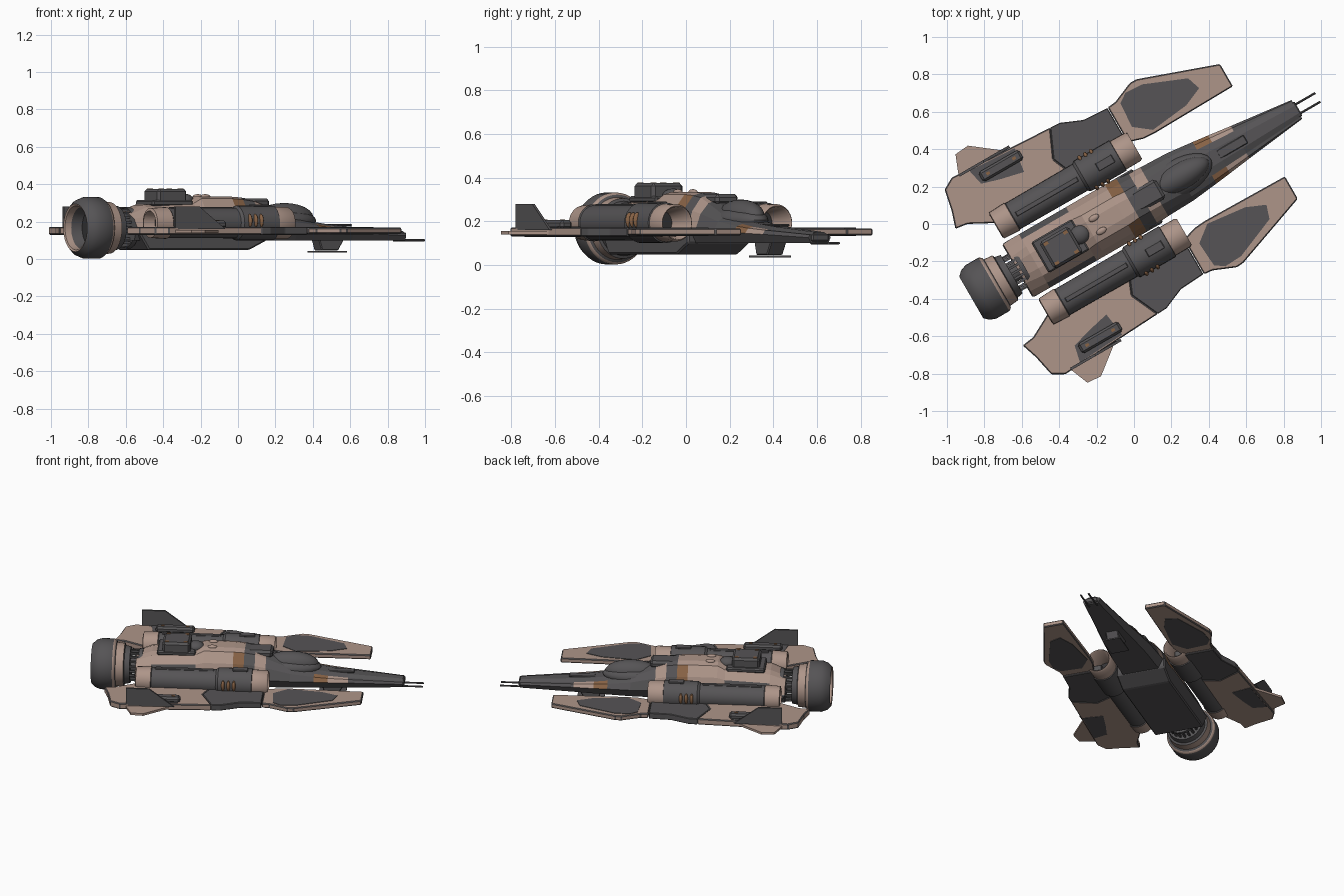
import bpy, bmesh, math
from mathutils import Matrix, Vector

cube = bpy.data.objects.get("Cube")
if cube:
    bpy.data.objects.remove(cube, do_unlink=True)

# Ship axes: u forward, v sideways, turned 30 degrees about z
PLACE = Matrix.Rotation(math.radians(30), 4, 'Z') @ Matrix.Translation((0, 0.095, 0))
MATS = []
for name, col in (("dark_grey", (0.092, 0.088, 0.092)), ("dusty_beige", (0.42, 0.30, 0.25)),
                  ("rust_brown", (0.25, 0.125, 0.06)), ("charcoal", (0.035, 0.034, 0.036))):
    m = bpy.data.materials.new(name)
    m.use_nodes = True
    m.diffuse_color = (*col, 1)
    m.node_tree.nodes["Principled BSDF"].inputs["Base Color"].default_value = (*col, 1)
    MATS.append(m)
GREY, BEIGE, BROWN, BLACK = range(4)


def finish(name, bm, mat=None, bevel=0, smooth=False):
    if mat is not None:
        for f in bm.faces:
            f.material_index = mat
    bmesh.ops.recalc_face_normals(bm, faces=bm.faces)
    if bevel:
        bmesh.ops.bevel(bm, geom=list(bm.edges), offset=bevel, segments=1, affect='EDGES')
    bm.transform(PLACE)
    me = bpy.data.meshes.new(name)
    bm.to_mesh(me)
    bm.free()
    for m in MATS:
        me.materials.append(m)
    ob = bpy.data.objects.new(name, me)
    bpy.context.collection.objects.link(ob)
    if smooth:
        bpy.ops.object.select_all(action='DESELECT')
        ob.select_set(True)
        bpy.context.view_layer.objects.active = ob
        bpy.ops.object.shade_smooth_by_angle(angle=math.radians(35))
    return ob


def prism(name, pts, lo, hi, mat, upright=False, side=1, bevel=0):
    """Plan outline (u, v) raised in z, or upright outline (u, z) spread in v."""
    bm = bmesh.new()
    def at(p, h):
        return (p[0], h * side, p[1]) if upright else (p[0], p[1] * side, h)
    a = [bm.verts.new(at(p, lo)) for p in pts]
    b = [bm.verts.new(at(p, hi)) for p in pts]
    bm.faces.new(a)
    bm.faces.new(b)
    for i in range(len(pts)):
        j = (i + 1) % len(pts)
        bm.faces.new((a[i], a[j], b[j], b[i]))
    return finish(name, bm, mat, bevel)


def box(name, c, size, mat, bevel=0):
    bm = bmesh.new()
    bmesh.ops.create_cube(bm, size=1, matrix=Matrix.Translation(c) @ Matrix.Diagonal((*size, 1)))
    return finish(name, bm, mat, bevel)


def ball(name, c, size, mat):
    bm = bmesh.new()
    bmesh.ops.create_uvsphere(bm, u_segments=24, v_segments=12, radius=1,
                              matrix=Matrix.Translation(c) @ Matrix.Diagonal((*size, 1)))
    return finish(name, bm, mat, smooth=True)


def lathe(name, prof, v, z, seg=28):
    """Turn (u, radius, colour of the next band) about the ship's long axis."""
    bm = bmesh.new()
    rings = []
    for u, r, _ in prof:
        n = seg if r > 0 else 1
        rings.append([bm.verts.new((u, v + r * math.cos(math.tau * i / n), z + r * math.sin(math.tau * i / n)))
                      for i in range(n)])
    for a, b, p in zip(rings, rings[1:], prof):
        for i in range(seg):
            q = []
            for w in (a[i % len(a)], a[(i + 1) % len(a)], b[(i + 1) % len(b)], b[i % len(b)]):
                if w not in q:
                    q.append(w)
            bm.faces.new(q).material_index = p[2]
    return finish(name, bm, smooth=True)


# Fuselage: u, half width, bottom, waist height, top, half width of top
STATIONS = [(-.66, .16, .10, .17, .25, .08), (-.56, .165, .10, .17, .29, .09), (-.27, .165, .10, .17, .31, .09),
            (-.22, .165, .10, .17, .335, .085), (-.03, .165, .10, .17, .335, .085), (.04, .16, .10, .165, .33, .08),
            (.11, .155, .10, .16, .32, .08), (.18, .15, .10, .16, .295, .08), (.34, .145, .10, .155, .235, .085),
            (.49, .128, .10, .15, .20, .08), (.58, .117, .10, .145, .187, .075), (.71, .10, .10, .14, .175, .068),
            (1.06, .058, .10, .125, .15, .045)]
bm = bmesh.new()
rings = []
for u, w, zb, zm, zt, tw in STATIONS:
    half = [(w * .8, zb), (w, zm), (w * .6 + tw * .4, zm * .45 + zt * .55), (tw, zt - .012), (tw * .5, zt)]
    rings.append([bm.verts.new((u, y, z)) for y, z in half + [(-y, z) for y, z in reversed(half)]])
for k, (a, b) in enumerate(zip(rings, rings[1:])):
    for i in range(10):
        f = bm.faces.new((a[i], a[(i + 1) % 10], b[(i + 1) % 10], b[i]))
        u = f.calc_center_median().x
        strip = min(i, 8 - i) if i < 9 else -1
        col = GREY
        if strip >= 1 and u < -.03 and not (-.56 < u < -.4 and strip == 1):
            col = BEIGE
        elif strip >= 1 and -.03 < u < .04:
            col = BROWN if strip < 3 else BEIGE
        elif strip >= 1 and .11 < u < .18:
            col = BEIGE
        elif 1 <= strip <= 2 and .49 < u < .71:
            col = BROWN if u < .58 else BEIGE
        f.material_index = col
bm.faces.new(rings[0])
bm.faces.new(rings[-1])
finish("fuselage", bm)
prism("belly_hull", [(-.67, .17), (-.59, .048), (.03, .048), (.14, .10), (.14, .17)], -.165, .165, GREY, True, bevel=.008)

# Cockpit and nose
ball("canopy", (.34, 0, .222), (.175, .075, .078), GREY)
ball("canopy_frame", (.32, 0, .205), (.21, .10, .062), GREY)
box("cockpit_fairing", (.14, 0, .30), (.16, .12, .05), GREY, .015)
box("nose_hatch", (.66, 0, .182), (.17, .05, .012), GREY, .004)
box("nose_cap", (1.05, 0, .125), (.04, .09, .035), GREY, .006)
for s in (-1, 1):
    side = "left" if s < 0 else "right"
    lathe(side + "_nose_gun", [(1.03, 0, GREY), (1.03, .006, GREY), (1.19, .006, GREY), (1.19, 0, GREY)],
          s * .027, .10, 8)

# Chin sensor and its foot plate
prism("chin_mount", [(.53, .11), (.55, .045), (.65, .045), (.69, .11)], -.042, .042, GREY, True, bevel=.005)
box("chin_plate", (.605, 0, .039), (.175, .12, .008), GREY)

# Turret and roof fittings
box("turret_base", (-.40, 0, .30), (.25, .19, .03), GREY, .008)
box("turret", (-.40, -.01, .332), (.18, .165, .086), GREY, .014)
ball("turret_dome", (-.28, 0, .315), (.055, .05, .035), GREY)
for u in (-.46, -.34):
    for v in (-.07, .05):
        box("turret_bolt", (u, v, .375), (.025, .018, .006), BROWN)
for v in (-.04, .04):
    ball("roof_bump", (-.17, v, .335), (.03, .017, .012), BEIGE)

# Main engine with an open cage behind the hull
lathe("main_engine", [(-.85, 0, BLACK), (-.85, .10, GREY), (-.91, .112, BEIGE), (-.945, .118, BEIGE),
                      (-.95, .128, GREY), (-.925, .152, GREY), (-.89, .165, GREY), (-.81, .165, BEIGE),
                      (-.795, .155, GREY), (-.79, .143, BEIGE), (-.74, .138, GREY), (-.735, .125, GREY),
                      (-.70, .118, GREY), (-.70, 0, GREY)], 0, .167, 40)
lathe("engine_shaft", [(-.72, 0, GREY), (-.72, .05, GREY), (-.6, .05, GREY), (-.6, 0, GREY)], 0, .167)
lathe("engine_collar", [(-.645, 0, GREY), (-.645, .108, GREY), (-.62, .112, GREY), (-.62, 0, GREY)], 0, .167)
for i in range(20):
    a = math.tau * i / 20
    box("cage_rod", (-.672, .098 * math.cos(a), .167 + .098 * math.sin(a)), (.07, .013, .013), GREY)

FRONT_WING = [(.19, .30), (.19, .515), (.24, .52), (.36, .57), (.40, .568), (.826, .416), (.826, .278), (.34, .27), (.27, .275)]
FRONT_PANEL = [(.26, .50), (.31, .535), (.41, .53), (.64, .435), (.665, .36), (.56, .315), (.34, .29), (.25, .36)]
MID_WING = [(.187, .25), (.187, .513), (.044, .522), (-.074, .572), (-.13, .575), (-.20, .42), (-.13, .25)]
REAR_WING = [(-.13, .25), (-.20, .42), (-.13, .575), (-.72, .607), (-.785, .57), (-.81, .45), (-.84, .36), (-.77, .35), (-.62, .27)]
REAR_PATCH = [(-.37, .44), (-.35, .575), (-.62, .592), (-.60, .50), (-.50, .47)]

for s in (-1, 1):
    side = "left_" if s < 0 else "right_"
    # Wing in three painted sections with camouflage plates
    prism(side + "front_wing", FRONT_WING, .135, .168, BEIGE, side=s, bevel=.006)
    prism(side + "mid_wing", MID_WING, .13, .172, GREY, side=s, bevel=.004)
    prism(side + "rear_wing", REAR_WING, .13, .172, BEIGE, side=s, bevel=.006)
    for z in (.133, .168):
        prism(side + "front_panel", FRONT_PANEL, z - .001, z + .003, GREY, side=s)
    for z in (.128, .171):
        prism(side + "rear_patch", REAR_PATCH, z, z + .004, GREY, side=s)
    # Upright fin, outer fin and fin root pod
    prism(side + "upright_fin", [(-.68, .16), (-.68, .28), (-.53, .28), (-.37, .16)], .59, .604, GREY, True, s)
    prism(side + "outer_fin", [(-.69, .58), (-.64, .705), (-.56, .712), (-.39, .58)], .14, .155, BEIGE, side=s)
    box(side + "fin_pod", (-.46, s * .53, .185), (.25, .06, .04), GREY, .012)
    for u in (-.54, -.38):
        box(side + "pod_bolt", (u, s * .53, .206), (.02, .015, .006), BROWN)
    # Side engine: hollow beige intake, grey barrel, beige exhaust
    lathe(side + "side_engine", [(.07, 0, BLACK), (.07, .055, BEIGE), (.205, .072, BEIGE), (.212, .078, BEIGE),
                                 (.20, .086, BEIGE), (.11, .087, GREY), (.108, .093, GREY), (-.11, .093, GREY),
                                 (-.125, .082, GREY), (-.54, .08, GREY), (-.545, .085, BEIGE), (-.64, .08, BEIGE),
                                 (-.645, .065, BEIGE), (-.58, .055, BLACK), (-.58, 0, BLACK)], s * .265, .193)
    box(side + "barrel_rail", (-.33, s * .265, .272), (.38, .03, .014), GREY, .004)
    box(side + "barrel_hatch", (.03, s * .265, .285), (.10, .05, .012), GREY, .004)
    # Rust ribs clamped on both flanks of the barrel
    for u in (-.075, -.04, -.005):
        for d in (-1, 1):
            ball(side + "rib", (u, s * .265 + d * .084, .205), (.012, .022, .036), BROWN)
